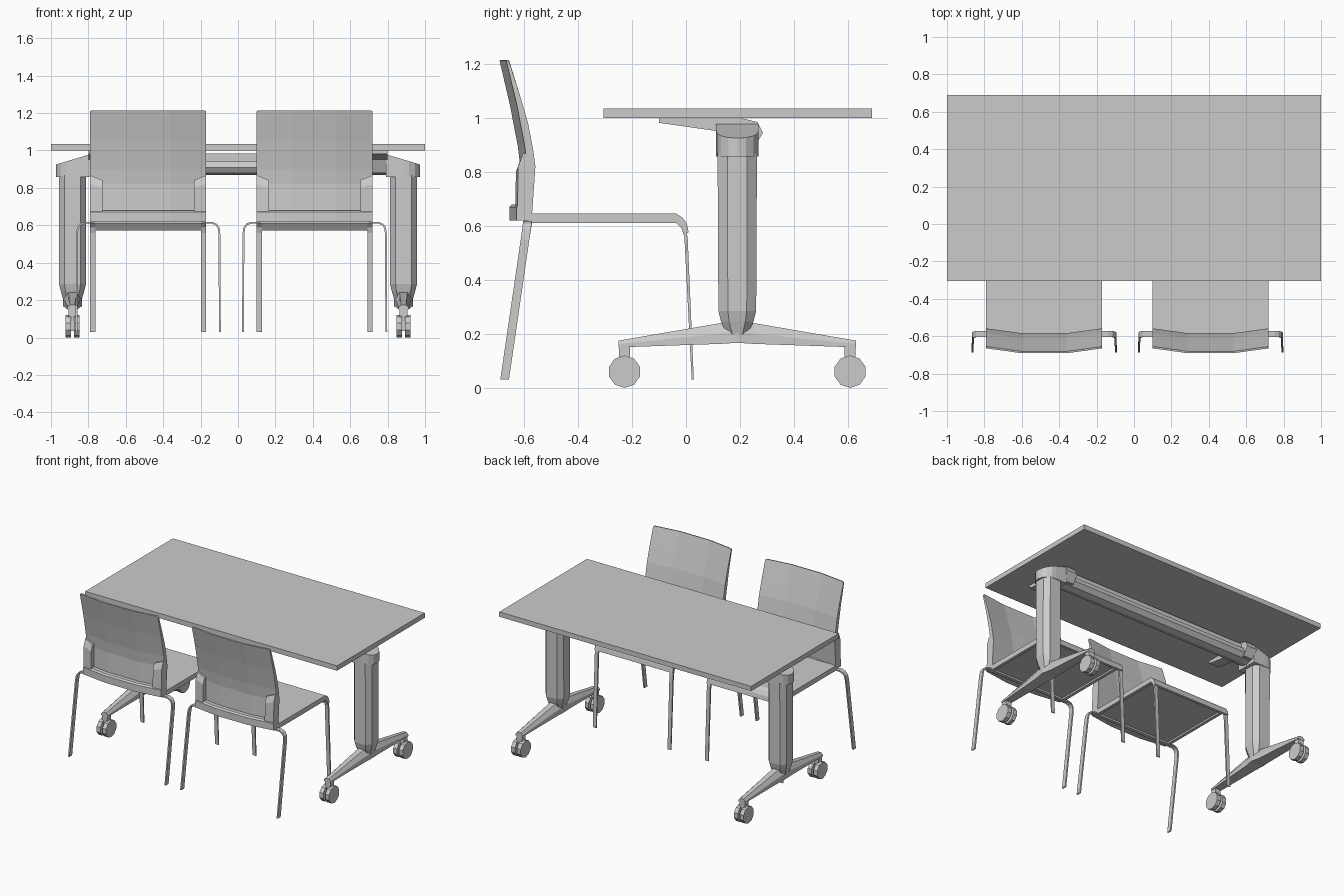
import bpy, bmesh, math


def loft(name, rings):
    """Closed solid through a list of equal-length point rings."""
    bm = bmesh.new()
    vs = [[bm.verts.new(p) for p in r] for r in rings]
    n = len(vs[0])
    for a, b in zip(vs, vs[1:]):
        for i in range(n):
            j = (i + 1) % n
            bm.faces.new((a[i], a[j], b[j], b[i]))
    bm.faces.new(vs[0])
    bm.faces.new(vs[-1])
    bmesh.ops.recalc_face_normals(bm, faces=bm.faces)
    me = bpy.data.meshes.new(name)
    bm.to_mesh(me)
    bm.free()
    ob = bpy.data.objects.new(name, me)
    bpy.context.collection.objects.link(ob)
    return ob


def extrude_x(name, profile, x0, x1):
    """Extrude a (y, z) profile along x."""
    return loft(name, [[(x, y, z) for y, z in profile] for x in (x0, x1)])


def box(name, x0, x1, y0, y1, z0, z1):
    return extrude_x(name, [(y0, z0), (y1, z0), (y1, z1), (y0, z1)], x0, x1)


# ---------- table ----------
box("table_top", -1, 1, -0.305, 0.69, 1.0, 1.035)
LX, LY = 0.885, 0.19

# cross beam
extrude_x("cross_beam", [(0.13, 0.91), (0.15, 0.88), (0.19, 0.87), (0.23, 0.88),
                         (0.255, 0.91), (0.25, 0.94), (0.14, 0.94)], -0.8, 0.8)
box("beam_upper_rail", -0.8, 0.8, 0.165, 0.225, 0.935, 0.985)

for s, side in ((-1, "left"), (1, "right")):
    cx = s * LX

    # column: chamfered section, tapered at the bottom
    rings = []
    for z, hx, hy in ((0.17, 0.04, 0.025), (0.245, 0.062, 0.06),
                      (0.285, 0.072, 0.07), (0.87, 0.072, 0.073)):
        sec = [(1, .5), (.6, 1), (-.6, 1), (-1, .5), (-1, -.5), (-.6, -1), (.6, -1), (1, -.5)]
        rings.append([(cx + hx * a, LY + hy * b, z) for a, b in sec])
    loft(side + "_column", rings)

    # column cap: flat inside, rounded outside, top slopes outward
    plan = [(0.79, -0.078), (0.885, -0.078)]
    plan += [(0.895 + 0.078 * math.cos(t), 0.078 * math.sin(t))
             for t in [math.radians(a) for a in range(-75, 76, 25)]]
    plan += [(0.885, 0.078), (0.79, 0.078)]
    loft(side + "_column_cap", [
        [(s * x, LY + y, 0.858) for x, y in plan],
        [(s * x, LY + y, 0.98 - 0.3 * (x - 0.79)) for x, y in plan]])

    # support bracket under the top
    extrude_x(side + "_top_bracket", [(-0.1, 1.0), (-0.1, 0.982), (0.11, 0.952), (0.14, 0.885),
                                      (0.25, 0.885), (0.285, 0.945), (0.265, 0.985), (0.2, 1.0)],
              s * 0.72, s * 0.80)

    # foot: tapers to both ends
    rings = []
    for y, hw, zb, zt in ((-0.25, 0.026, 0.15, 0.175), (0.13, 0.042, 0.163, 0.24),
                          (LY, 0.05, 0.167, 0.25), (0.25, 0.042, 0.163, 0.24),
                          (0.63, 0.026, 0.15, 0.175)):
        zm = zb + 0.5 * (zt - zb)
        rings.append([(cx - hw, y, zb), (cx - hw, y, zm), (cx - hw * .5, y, zt),
                      (cx + hw * .5, y, zt), (cx + hw, y, zm), (cx + hw, y, zb)])
    loft(side + "_foot", rings)

    # twin-wheel casters
    for y, end in ((-0.228, "front"), (0.608, "back")):
        name = f"{side}_{end}_caster"
        ring = [(y + 0.06 * math.cos(math.radians(36 * k + 18)),
                 0.06 * math.sin(math.radians(36 * k + 18)) + 0.06) for k in range(10)]
        extrude_x(name + "_wheel_a", ring, cx - 0.038, cx - 0.008)
        extrude_x(name + "_wheel_b", ring, cx + 0.008, cx + 0.038)
        box(name + "_axle_block", cx - 0.012, cx + 0.012, y - 0.02, y + 0.02, 0.035, 0.125)
        box(name + "_stem", cx - 0.022, cx + 0.022, y - 0.02, y + 0.02, 0.115, 0.155)


# ---------- chairs ----------
STATIONS = ((-0.31, 0, 0.007), (-0.302, -0.001, 0), (-0.12, -0.026, 0),
            (0.12, -0.026, 0), (0.302, -0.001, 0), (0.31, 0, 0.007))  # x, bow, corner drop


def chair(c, tag):
    # seat with a rounded front edge
    extrude_x(tag + "_seat", [(-0.575, 0.622), (-0.575, 0.645), (-0.035, 0.645), (-0.012, 0.63),
                              (0.004, 0.605), (0.01, 0.575), (-0.004, 0.572), (-0.03, 0.61),
                              (-0.045, 0.622)], c - 0.31, c + 0.31)
    # seat frame underneath
    for s in (-1, 1):
        box(f"{tag}_seat_rail_{'left' if s < 0 else 'right'}",
            c + s * 0.288, c + s * 0.31, -0.585, -0.03, 0.61, 0.625)
    box(tag + "_seat_rail_rear", c - 0.29, c + 0.29, -0.6, -0.575, 0.61, 0.64)
    box(tag + "_seat_rail_front", c - 0.29, c + 0.29, -0.055, -0.03, 0.61, 0.625)

    # backrest, bowed in plan
    prof = [(-0.572, 0.62), (-0.558, 0.82), (-0.566, 0.88), (-0.585, 0.98), (-0.617, 1.09),
            (-0.655, 1.215), (-0.665, 1.213), (-0.627, 1.05), (-0.598, 0.9),
            (-0.588, 0.82), (-0.59, 0.62)]
    loft(tag + "_backrest", [[(c + x, y + b, z - (d if z > 1.2 else 0)) for y, z in prof]
                             for x, b, d in STATIONS])

    # U-shaped bracket behind the backrest
    loft(tag + "_back_bracket_base",
         [[(c + x, y + b, z) for y, z in ((-0.58, 0.62), (-0.58, 0.68), (-0.618, 0.68),
                                          (-0.628, 0.67), (-0.628, 0.62))]
          for x, b, d in STATIONS])
    for s in (-1, 1):
        outer = [(-0.58, 0.62), (-0.625, 0.62), (-0.622, 0.82), (-0.604, 0.868), (-0.58, 0.868)]
        inner = [(-0.59, 0.62), (-0.634, 0.62), (-0.63, 0.80), (-0.615, 0.842), (-0.59, 0.842)]
        loft(f"{tag}_back_bracket_{'left' if s < 0 else 'right'}",
             [[(c + s * 0.31, y, z) for y, z in outer],
              [(c + s * 0.245, y, z) for y, z in inner]])

    for s, side in ((-1, "left"), (1, "right")):
        # rear leg: flat strip bent outward then down and back
        rings = []
        for x, z, nx, nz in ((0.29, 0.614, 0, 1), (0.34, 0.614, 0, 1), (0.363, 0.605, .5, .86),
                             (0.377, 0.585, .86, .5), (0.381, 0.55, 1, 0), (0.383, 0.03, 1, 0)):
            y = -0.587 - 0.085 * (0.614 - z) / 0.584
            rings.append([(c + s * (x + e * nx * 0.005), y + w * 0.016, z + e * nz * 0.005)
                          for e, w in ((-1, -1), (-1, 1), (1, 1), (1, -1))])
        loft(f"{tag}_rear_leg_{side}", rings)
        # front leg: strip running down from the seat edge
        extrude_x(f"{tag}_front_leg_{side}",
                  [(-0.04, 0.615), (-0.03, 0.628), (-0.006, 0.605), (0.006, 0.56), (0.029, 0.03),
                   (0.021, 0.03), (-0.006, 0.56), (-0.016, 0.59)],
                  c + s * 0.283, c + s * 0.31)


chair(-0.48, "left_chair")
chair(0.41, "right_chair")
